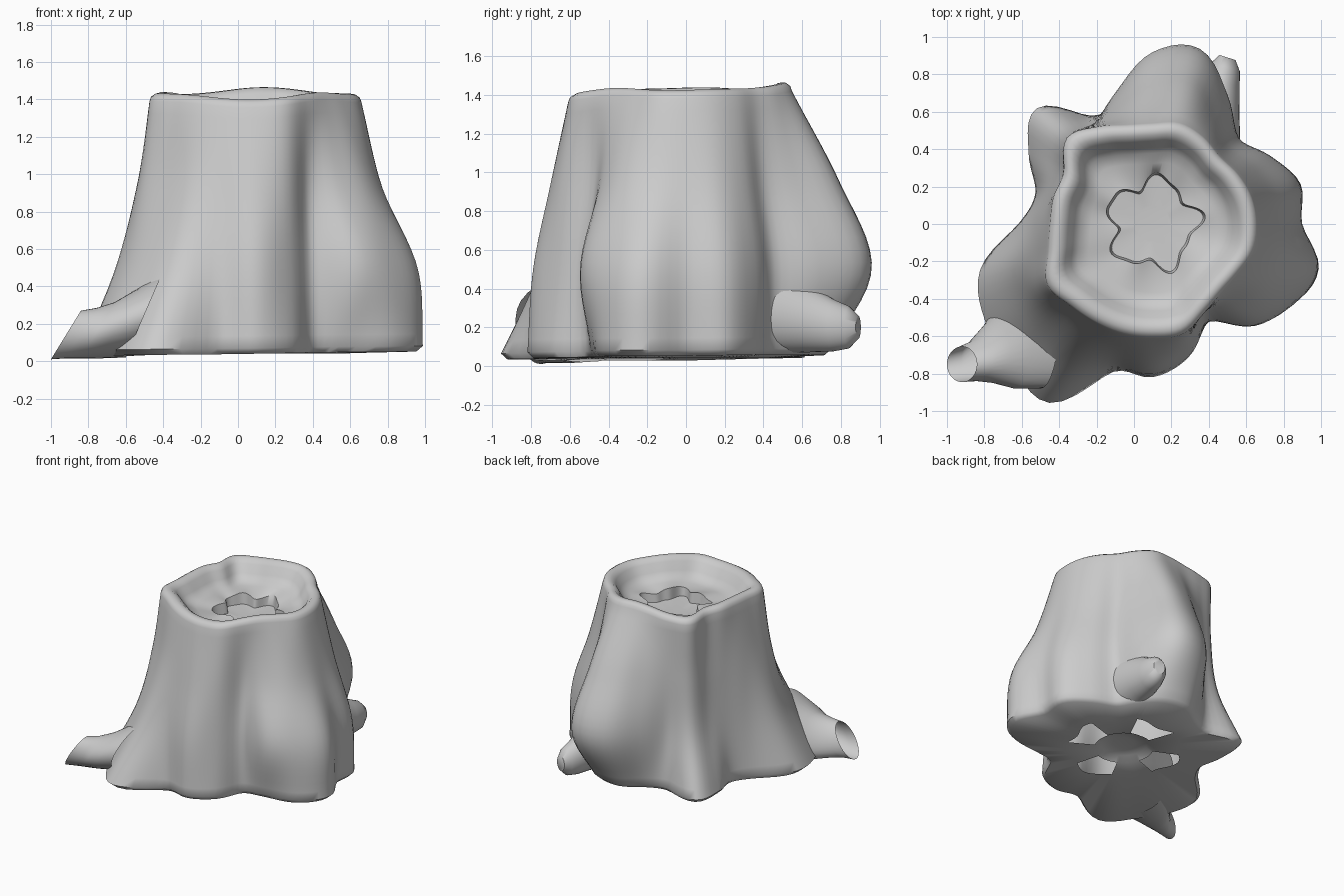
import bpy, bmesh, math
from mathutils import Vector

if "Cube" in bpy.data.objects:
    bpy.data.objects.remove(bpy.data.objects["Cube"])

N = 120
CX = 0.1
# Trunk radius every 15 degrees (from +x, anticlockwise) at rising heights
HEIGHTS = [0.06, 0.5, 0.95, 1.39]
BASE = [.79, .82, .72, .62, .68, .74, .74, .66, .67, .88, .77, .65,
        .72, .96, 1.04, 1.07, 1.11, .82, .82, .74, .60, .68, .86, .92]
LOW = [.79, .80, .72, .65, .80, .97, .92, .74, .63, .70, .62, .60,
       .66, .78, .82, .84, .86, .77, .79, .70, .60, .77, .85, .89]
HIGH = [.66, .66, .62, .57, .66, .80, .76, .66, .62, .65, .57, .57,
        .61, .66, .71, .69, .70, .69, .70, .66, .55, .61, .67, .68]
RIM = [.56, .55, .53, .51, .54, .56, .54, .55, .60, .65, .55, .55,
       .55, .58, .65, .62, .61, .61, .61, .61, .55, .52, .53, .56]
LEVELS = [BASE, LOW, HIGH, RIM]


def cubic(a, b, c, d, t):
    return b + 0.5 * t * (c - a + t * (2*a - 5*b + 4*c - d + t * (3*(b - c) + d - a)))


def around(vals, ang):
    f = (ang / math.tau * len(vals)) % len(vals)
    i, n = int(f), len(vals)
    return cubic(vals[i-1], vals[i], vals[(i+1) % n], vals[(i+2) % n], f - i)


def trunk_radius(ang, z):
    r = [around(v, ang) for v in LEVELS]
    k = 0
    while k < 2 and z > HEIGHTS[k+1]:
        k += 1
    t = (z - HEIGHTS[k]) / (HEIGHTS[k+1] - HEIGHTS[k])
    ext = [2*r[0] - r[1]] + r + [2*r[3] - r[2]]
    return cubic(*ext[k:k+4], t)


def rim_wave(a):
    return 0.016 * math.sin(a) + 0.012 * math.sin(3*a - 2.6) + 0.006 * math.sin(5*a)


def ring(bm, fr, fz):
    out = []
    for i in range(N):
        a = math.tau * i / N
        r = fr(a)
        out.append(bm.verts.new((CX + r*math.cos(a), r*math.sin(a), fz(a))))
    return out


def bridge(bm, a, b, skip=None):
    n = len(a)
    for i in range(n):
        if not (skip and skip(math.tau * (i + .5) / n)):
            bm.faces.new((a[i], a[(i+1) % n], b[(i+1) % n], b[i]))


def finish(bm, name, angle=50):
    bmesh.ops.recalc_face_normals(bm, faces=bm.faces)
    me = bpy.data.meshes.new(name)
    bm.to_mesh(me)
    bm.free()
    ob = bpy.data.objects.new(name, me)
    bpy.context.collection.objects.link(ob)
    bpy.ops.object.select_all(action='DESELECT')
    ob.select_set(True)
    bpy.context.view_layer.objects.active = ob
    bpy.ops.object.shade_smooth_by_angle(angle=math.radians(angle))


def limb(name, sections, side, tip=None):
    """Loft ellipses: x, y, z, half width, half height, lean of the top in x."""
    bm = bmesh.new()
    loops = []
    for x, y, z, w, h, lean in sections:
        up = Vector((lean, 0, h))
        loops.append([bm.verts.new(Vector((x, y, z)) + side*w*math.cos(t) + up*math.sin(t))
                      for t in (math.tau*i/32 for i in range(32))])
    for a, b in zip(loops, loops[1:]):
        bridge(bm, a, b)
    if tip:
        bm.faces.new(loops[-1])
    finish(bm, name)


def base_z(a):
    return 0.04 + 0.012 * math.cos(a) + 0.015 * max(0, math.sin(a))


def in_hole(a):
    return (a / (math.pi/2) + .3) % 1 < 0.5


def crack(a):
    return 0.235 + 0.035*math.cos(5*a - 0.6) + 0.015*math.sin(9*a)


# Stump: underside, lobed wall, rolled rim, sunken top and broken hollow
bm = bmesh.new()
rings = [
    ring(bm, lambda a: 0.08, lambda a: 0.09),
    ring(bm, lambda a: 0.17, lambda a: 0.08),
    ring(bm, lambda a: 0.22, lambda a: 0.045),
    ring(bm, lambda a: 0.42 + .03*math.sin(7*a), lambda a: 0.04),
    ring(bm, lambda a: 0.96*around(BASE, a), base_z),
]
hole_ring = 2
for k in range(1, 22):
    z = 0.07 + 1.32 * (k - 1) / 20
    top = ((k - 1) / 20) ** 3
    low = (1 - (k - 1) / 20) ** 6
    rings.append(ring(bm, lambda a: trunk_radius(a, z),
                      lambda a: z + top*rim_wave(a) + low*(base_z(a) - 0.04)))
for s, z in [(.985, 1.415), (.94, 1.432), (.88, 1.43), (.82, 1.40),
             (.76, 1.34), (.70, 1.305), (.6, 1.285)]:
    rings.append(ring(bm, lambda a: s*around(RIM, a), lambda a: z + rim_wave(a)))
rings.append(ring(bm, crack, lambda a: 1.275 + .012*math.sin(6*a)))
rings.append(ring(bm, lambda a: crack(a) - .012, lambda a: 1.20))
rings.append(ring(bm, lambda a: 0.1, lambda a: 1.19))
for k in range(len(rings) - 1):
    bridge(bm, rings[k], rings[k+1], in_hole if k == hole_ring else None)
bm.faces.new(rings[0][::-1])
bm.faces.new(rings[-1])
finish(bm, "stump")

# Hollow root stub at the front left, left open at its end
limb("root_stub", [(-.50, -.52, .25, .36, .23, .10),
                   (-.64, -.60, .20, .28, .185, .10),
                   (-.75, -.68, .165, .17, .15, .09),
                   (-.84, -.73, .15, .11, .135, .085),
                   (-.92, -.75, .14, .095, .13, .08)], Vector((0, -1, 0)))

# Small rounded knob low on the back
limb("back_knob", [(.38, .45, .30, .20, .24, 0),
                   (.44, .62, .25, .13, .18, 0),
                   (.47, .76, .21, .10, .135, 0),
                   (.49, .84, .20, .08, .11, 0),
                   (.50, .89, .20, .045, .06, 0)], Vector((.95, -.3, 0)), tip=True)
